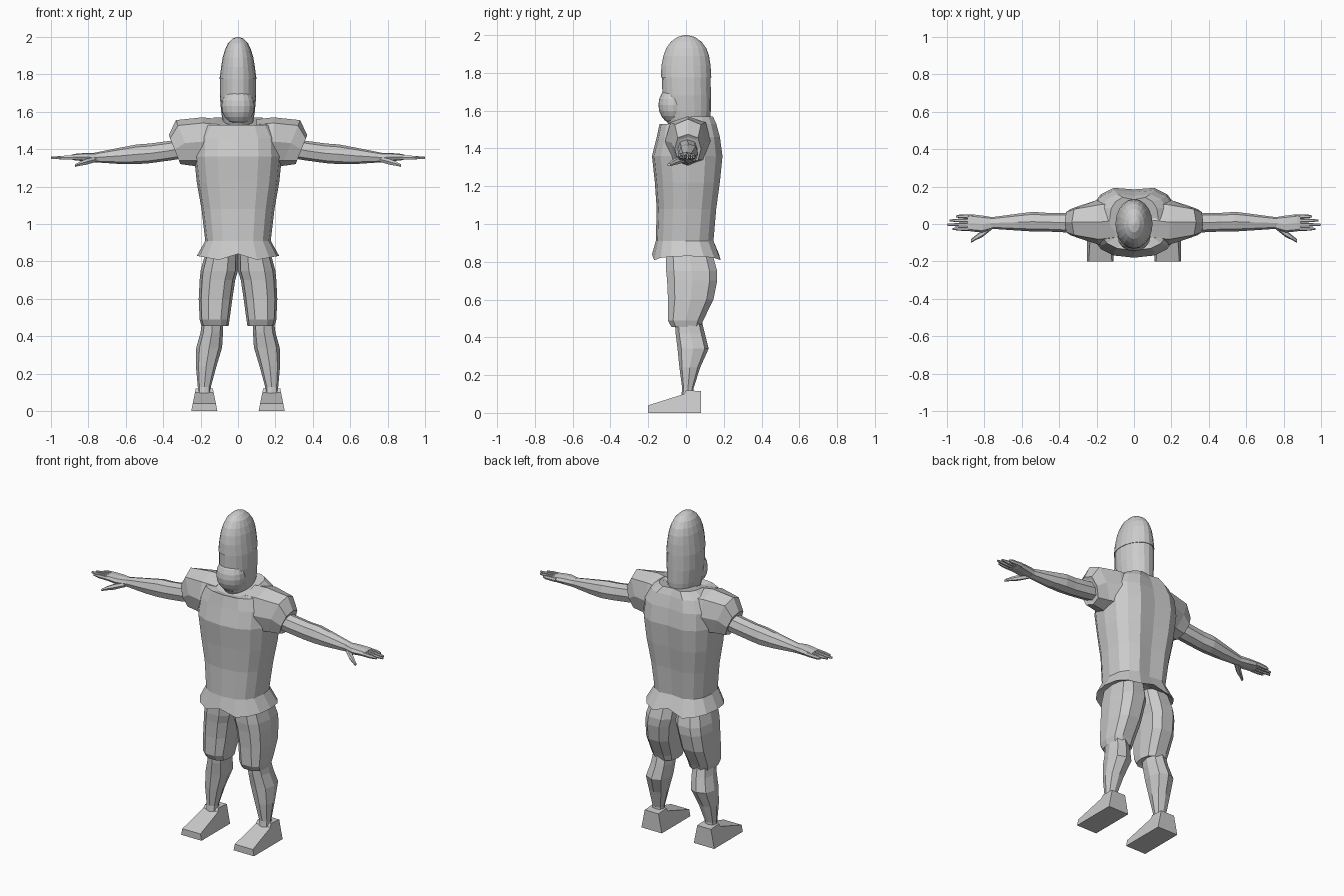
import bpy, bmesh, math
from mathutils import Vector

cube = bpy.data.objects.get("Cube")
if cube:
    bpy.data.objects.remove(cube)

grey = bpy.data.materials.new("plain grey")
grey.use_nodes = True
colour = (0.6, 0.6, 0.6, 1)
grey.diffuse_color = colour
grey.node_tree.nodes["Principled BSDF"].inputs["Base Color"].default_value = colour


def finish(name, bm, mirror):
    bmesh.ops.recalc_face_normals(bm, faces=bm.faces)
    mesh = bpy.data.meshes.new(name)
    bm.to_mesh(mesh)
    bm.free()
    mesh.materials.append(grey)
    obj = bpy.data.objects.new(name, mesh)
    bpy.context.collection.objects.link(obj)
    if mirror:
        obj.modifiers.new("Mirror", 'MIRROR').use_mirror_merge = False
    return obj


def power(value, p):
    return math.copysign(abs(value) ** (2 / p), value)


def loft(name, rings, sides=8, p=2.4, axis="z", mirror=True, tweak=None):
    """Skin rounded-box rings, each (station, low a, high a, low b, high b) in hundredths."""
    bm = bmesh.new()
    loops = []
    for t, a0, a1, b0, b1 in rings:
        loop = []
        for i in range(sides):
            ang = math.tau * i / sides
            a = (a0 + a1) / 2 + (a1 - a0) / 2 * power(math.cos(ang), p)
            b = (b0 + b1) / 2 + (b1 - b0) / 2 * power(math.sin(ang), p)
            co = Vector((a, b, t) if axis == "z" else (t, a, b)) / 100
            if tweak:
                tweak(co)
            loop.append(bm.verts.new(co))
        loops.append(loop)
    for low, high in zip(loops, loops[1:]):
        for i in range(sides):
            j = (i + 1) % sides
            bm.faces.new((low[i], low[j], high[j], high[i]))
    bm.faces.new(loops[0])
    bm.faces.new(loops[-1])
    return finish(name, bm, mirror)


# Shirt body: zigzag hem, dipped neckline and a spine groove
def shape_shirt(co):
    if co.z < 0.8:
        co.z += 0.04 * abs(co.x) / 0.22
        if abs(co.x) < 0.01:
            co.z += 0.05
    if co.z > 1.56 and co.y < 0.03:
        co.z -= 0.4 * (0.03 - co.y)
    if abs(co.x) < 0.01 and co.y > 0.1:
        co.y -= 0.02


loft("shirt_body", [
    (85, -16, 16, -12, 14), (79, -22, 22, -18, 19.5), (91, -17.5, 17.5, -16, 15.5),
    (108, -19.5, 19.5, -15.5, 17), (122, -22, 22, -16.5, 19), (136, -23.5, 23.5, -18, 20.5),
    (146, -23, 23, -15.5, 19), (153, -19, 19, -14, 17), (157, -13, 13, -10, 15)],
    sides=16, p=2.5, mirror=False, tweak=shape_shirt)


# Sleeves with a slanted cuff and a recessed opening
def slant_cuff(co):
    if co.x > 0.24:
        co.x += 0.4 * (co.z - 1.4)


loft("sleeve", [
    (10, -10, 14, 132, 156), (19, -11, 13, 131, 157), (27, -8, 10, 131, 155.5),
    (34, -6, 8, 132, 147.5), (33.5, -4.5, 6.5, 134, 146)],
    p=2.6, axis="x", tweak=slant_cuff)

# Arms and hands
loft("arm", [
    (24, -4, 6, 136, 147), (36, -4.5, 6, 134, 144.5), (47, -4, 6, 132.5, 143),
    (54, -4, 6.5, 132, 142.5), (62, -3.5, 5.5, 132, 141), (77, -2.5, 3.5, 133, 138)], axis="x")
loft("palm", [
    (75, -2.5, 3.5, 133, 138), (81, -4.5, 4.5, 133.5, 138), (87, -4, 5.2, 134, 137.5),
    (89, -3.5, 5, 134.5, 137)], p=2.8, axis="x")
for finger, (y, tip) in {"index": (-2.6, 97), "middle": (-0.4, 100),
                         "ring": (1.9, 98.5), "little": (4.1, 95)}.items():
    loft(finger + "_finger", [
        (86, y - 1.1, y + 1.1, 134.3, 137), (93, y - 1, y + 1, 134.3, 136.6),
        (tip, y - 0.5, y + 0.5, 134.8, 136)], sides=6, axis="x")
loft("thumb", [
    (76, -3, 1, 133, 136), (81, -7, -3, 131.5, 135), (84.5, -8.6, -6, 131, 133.5),
    (87, -10, -8, 130.5, 132)], sides=6, axis="x")

# Shorts, one leg mirrored
loft("shorts_leg", [
    (46.5, 7, 19, -6, 7), (45.5, 5, 19.5, -8, 8), (49, 4.5, 20.5, -10, 9.5),
    (60, 3, 21, -10, 15), (70, 1.5, 20.5, -10.5, 17), (75, 0, 20, -11, 17),
    (86, 0, 17, -11, 14)], sides=10, p=2.7)

# Lower legs and wedge-shaped shoes
loft("lower_leg", [
    (9, 14.5, 21.5, -2.5, 4), (13, 14.5, 21.5, -2, 4), (24, 11.5, 22.5, -3.5, 7.5),
    (34, 8.5, 22.3, -4.5, 12), (42, 8, 20, -5.5, 10), (50, 8, 19, -6, 8)])


def add_shoe():
    bm = bmesh.new()
    section = [(-20, 0), (-20, 4), (-1, 10), (0, 12), (8, 11.5), (8, 0)]
    sides = []
    for side in (-1, 1):
        sides.append([bm.verts.new(Vector((18 + side * (7 - 0.2 * z), y, z)) / 100)
                      for y, z in section])
    inner, outer = sides
    bm.faces.new(inner)
    bm.faces.new(outer)
    for i in range(len(section)):
        j = (i + 1) % len(section)
        bm.faces.new((inner[i], inner[j], outer[j], outer[i]))
    finish("shoe", bm, True)


add_shoe()

# Tall head with a shallow cap edge, and a rounded jaw
loft("head", [
    (149, -6, 6, -7, 10), (154, -8, 8, -10, 12.5), (160, -9, 9, -12, 13.2),
    (168, -9.7, 9.7, -12.5, 13.2), (177.5, -9.6, 9.6, -12.7, 13),
    (177.5, -9.9, 9.9, -13.3, 13.4), (184, -9, 9, -13, 13), (189, -8.2, 8.2, -12, 12.2),
    (193, -7, 7, -10.5, 10.8), (196.5, -5.4, 5.4, -8, 8.2), (199, -3, 3, -4.5, 4.7),
    (200, -0.6, 0.6, -0.8, 0.8)], sides=20, p=2, mirror=False)

bm = bmesh.new()
bmesh.ops.create_uvsphere(bm, u_segments=16, v_segments=10, radius=1)
for v in bm.verts:
    v.co = Vector((v.co.x * 0.088, v.co.y * 0.08 - 0.066, v.co.z * 0.1 + 1.63))
finish("jaw", bm, False)
